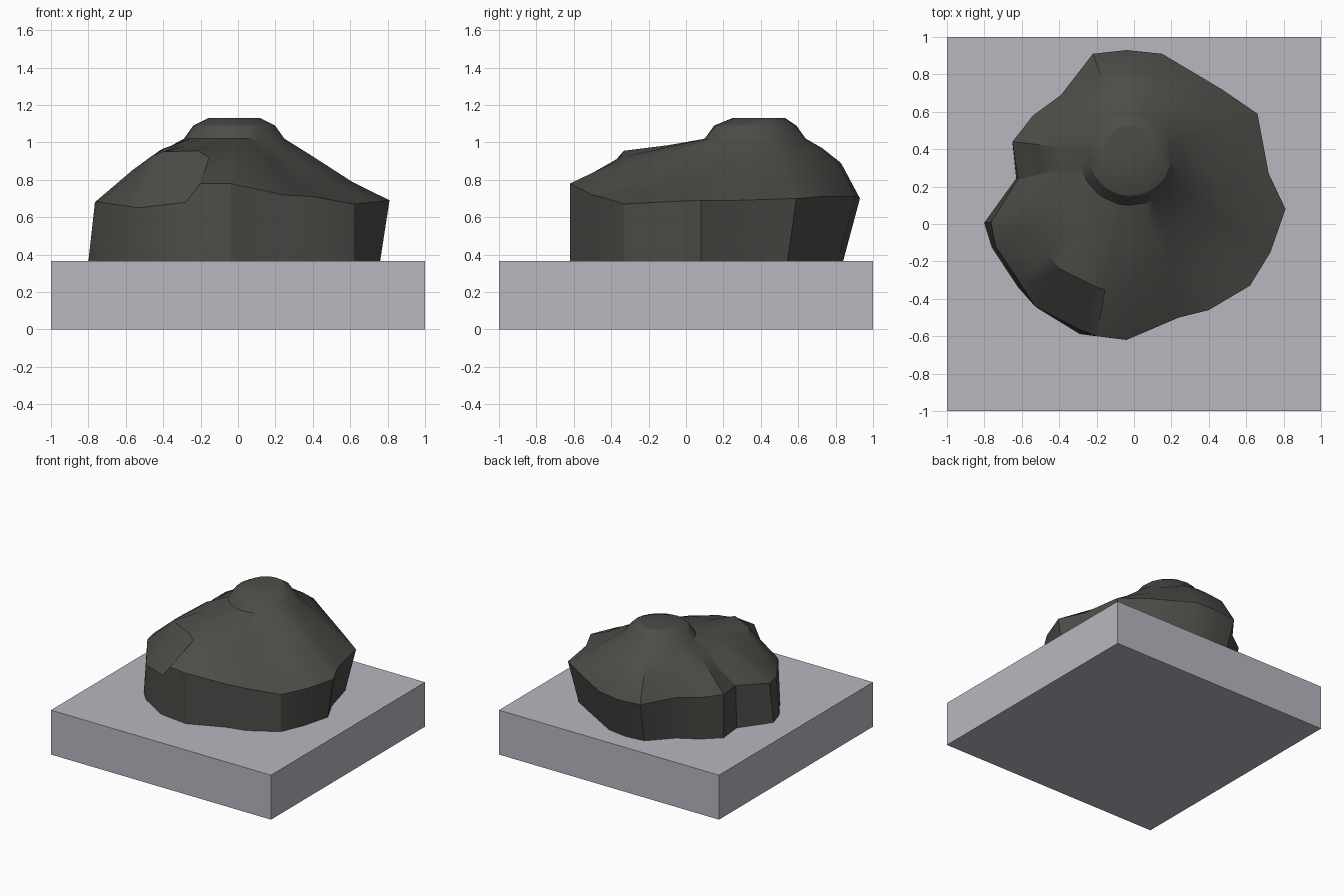
import bpy, bmesh
from mathutils import Vector

if "Cube" in bpy.data.objects:
    bpy.data.objects.remove(bpy.data.objects["Cube"])


def paint(obj, name, rgb):
    mat = bpy.data.materials.new(name)
    mat.diffuse_color = (*rgb, 1)
    mat.use_nodes = True
    mat.node_tree.nodes["Principled BSDF"].inputs["Base Color"].default_value = mat.diffuse_color
    obj.data.materials.append(mat)


# Square plinth
PLINTH_H = 0.365
bpy.ops.mesh.primitive_cube_add(size=1, location=(0, 0, PLINTH_H / 2))
plinth = bpy.context.object
plinth.name = "plinth"
plinth.scale = (2, 2, PLINTH_H)
bpy.ops.object.transform_apply(location=True, rotation=False, scale=True)
paint(plinth, "pale_stone", (0.49, 0.47, 0.53))

# Boulder spokes: rim x, rim y, rim z, lower slope z, upper slope z, foot flare
SPOKES = [
    (0.81, 0.08, 0.69, 0.79, 0.92, -0.05),
    (0.72, 0.27, 0.69, 0.80, 0.92, -0.05),
    (0.66, 0.59, 0.70, 0.80, 0.92, -0.08),
    (0.47, 0.72, 0.71, 0.83, 0.93, -0.09),
    (0.15, 0.91, 0.71, 0.89, 0.97, -0.10),
    (-0.04, 0.93, 0.70, 0.89, 0.97, -0.09),
    (-0.22, 0.91, 0.70, 0.89, 0.97, -0.09),
    (-0.39, 0.69, 0.72, 0.85, 0.95, -0.05),
    (-0.54, 0.58, 0.72, 0.84, 0.95, -0.03),
    (-0.65, 0.44, 0.72, 0.86, 0.96, 0.0),
    (-0.62, 0.24, 0.71, 0.81, 0.95, 0.01),
    (-0.765, 0.01, 0.68, 0.83, 0.96, 0.035),
    (-0.74, -0.12, 0.68, 0.85, 0.97, 0.02),
    (-0.60, -0.33, 0.66, 0.93, 0.98, 0.02),
    (-0.53, -0.44, 0.65, 0.95, 0.98, 0.0),
    (-0.28, -0.57, 0.68, 0.955, 0.985, 0.02),
    (-0.20, -0.60, 0.78, 0.92, 0.975, 0.0),
    (-0.04, -0.62, 0.78, 0.90, 0.97, 0.0),
    (0.24, -0.50, 0.72, 0.87, 0.96, 0.0),
    (0.40, -0.46, 0.71, 0.77, 0.90, 0.0),
    (0.62, -0.33, 0.67, 0.75, 0.87, 0.0),
    (0.73, -0.15, 0.68, 0.76, 0.88, -0.03),
]
PEAK = Vector((-0.02, 0.37))
MIDDLE = Vector((0, 0.1))

bm = bmesh.new()
rings = []
for x, y, z, z1, z2, flare in SPOKES:
    rim = Vector((x, y))
    out = (rim - PEAK).normalized()
    neck = PEAK + out * 0.27
    foot = rim + (rim - MIDDLE).normalized() * flare
    spoke = [
        (foot, PLINTH_H),
        (rim, z),
        (rim.lerp(neck, 0.35), z1),
        (rim.lerp(neck, 0.70), z2),
        (neck, 1.02),
        (PEAK + out * 0.22, 1.09),
        (PEAK + Vector((0.0, 0.02)) + out * 0.14, 1.13),
    ]
    rings.append([bm.verts.new((p.x, p.y, h)) for p, h in spoke])

# Skin between neighbouring spokes, then flat top and underside
for i, a in enumerate(rings):
    b = rings[(i + 1) % len(rings)]
    for k in range(len(a) - 1):
        bm.faces.new((a[k], b[k], b[k + 1], a[k + 1]))
bm.faces.new([r[-1] for r in rings])
bm.faces.new([r[0] for r in reversed(rings)])
bmesh.ops.recalc_face_normals(bm, faces=bm.faces)

mesh = bpy.data.meshes.new("boulder")
bm.to_mesh(mesh)
bm.free()
boulder = bpy.data.objects.new("boulder", mesh)
bpy.context.collection.objects.link(boulder)
paint(boulder, "dark_rock", (0.075, 0.073, 0.066))

bpy.ops.object.select_all(action='DESELECT')
boulder.select_set(True)
bpy.context.view_layer.objects.active = boulder
bpy.ops.object.shade_smooth_by_angle(angle=0.5)
